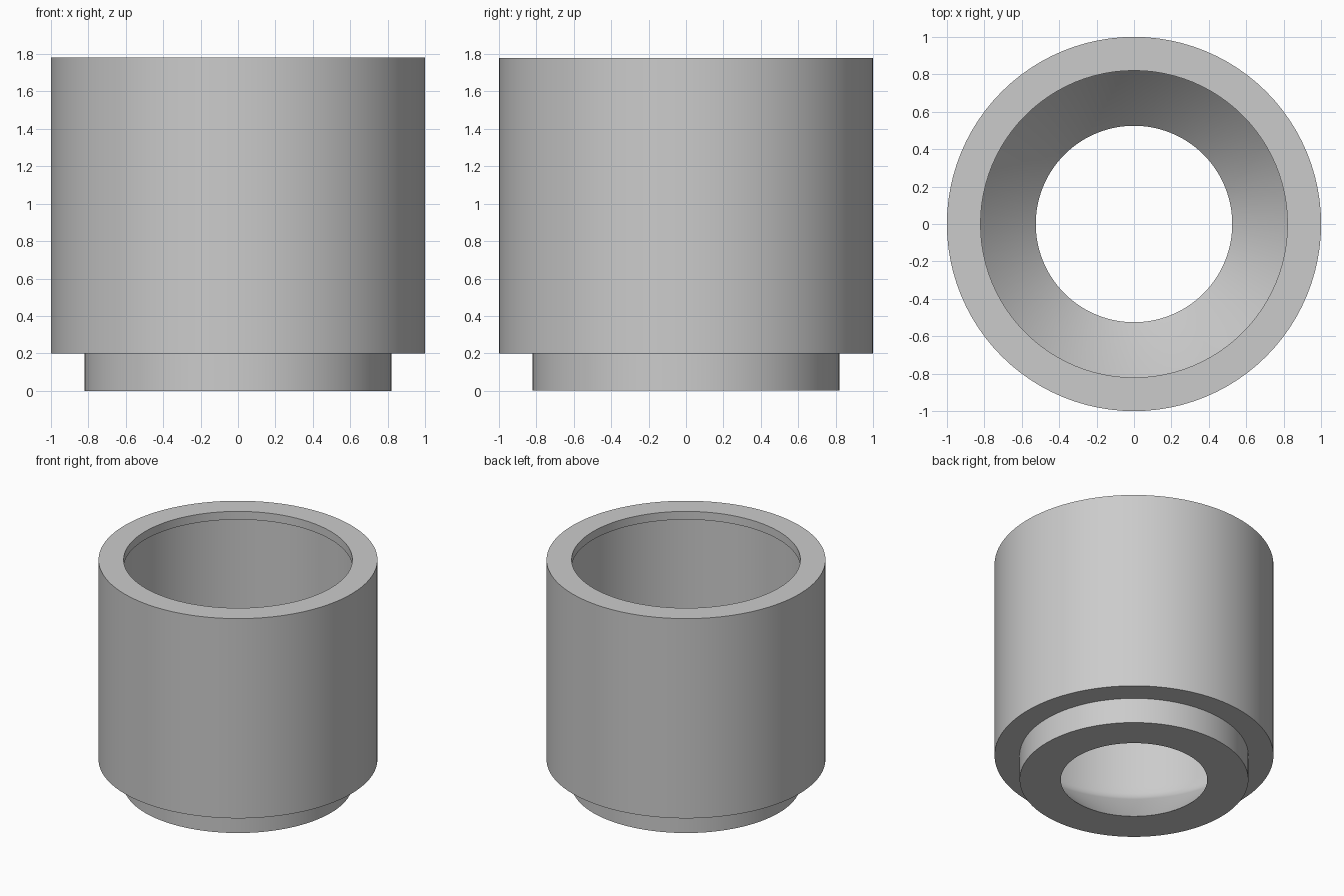
import bpy
import bmesh
import math

cube = bpy.data.objects.get("Cube")
if cube:
    bpy.data.objects.remove(cube, do_unlink=True)

SEGMENTS = 96

# Plain grey material
grey = bpy.data.materials.new("plain_grey")
grey.use_nodes = True
colour = (0.6, 0.6, 0.6, 1.0)
grey.diffuse_color = colour
shader = next(n for n in grey.node_tree.nodes if n.type == "BSDF_PRINCIPLED")
shader.inputs["Base Color"].default_value = colour


def lathe(name, profile, material):
    """Revolve a closed (radius, height) profile about the z axis."""
    bm = bmesh.new()
    rings = []
    for i in range(SEGMENTS):
        a = 2 * math.pi * i / SEGMENTS
        rings.append([bm.verts.new((r * math.cos(a), r * math.sin(a), z))
                      for r, z in profile])
    count = len(profile)
    for i, ring in enumerate(rings):
        following = rings[(i + 1) % SEGMENTS]
        for j in range(count):
            k = (j + 1) % count
            bm.faces.new((ring[j], following[j], following[k], ring[k]))
    bmesh.ops.recalc_face_normals(bm, faces=bm.faces)
    mesh = bpy.data.meshes.new(name)
    bm.to_mesh(mesh)
    bm.free()
    mesh.materials.append(material)
    obj = bpy.data.objects.new(name, mesh)
    bpy.context.collection.objects.link(obj)
    bpy.ops.object.select_all(action="DESELECT")
    bpy.context.view_layer.objects.active = obj
    obj.select_set(True)
    bpy.ops.object.shade_smooth_by_angle(angle=math.radians(30))
    return obj


# Outer sleeve with a narrower foot
outside = [(0.525, 0), (0.82, 0), (0.82, 0.2), (1, 0.2), (1, 1.78)]

# Bore: overhanging lip at the mouth, wider straight wall, funnel to the hole
bore = [(0.82, 1.78), (0.82, 1.715), (0.89, 1.715),
        (0.89, 0.46), (0.89, 0.4), (0.88, 0.365), (0.86, 0.335)]

lathe("stepped_sleeve", outside + bore, grey)
